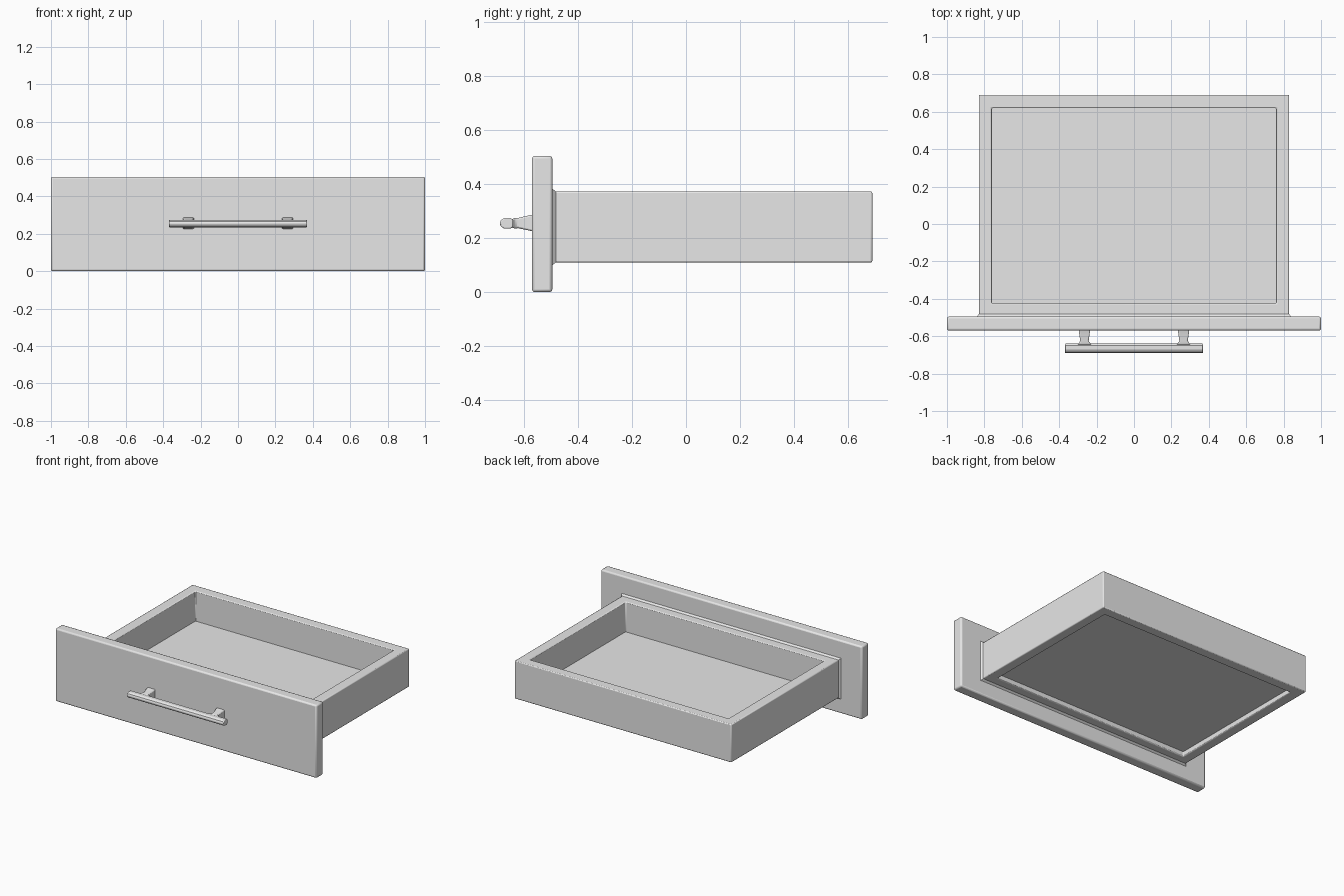
import bpy, bmesh
from math import radians

if "Cube" in bpy.data.objects:
    bpy.data.objects.remove(bpy.data.objects["Cube"], do_unlink=True)

grey = bpy.data.materials.new("plain grey")
grey.use_nodes = True
colour = (0.8, 0.8, 0.8, 1)
grey.diffuse_color = colour
grey.node_tree.nodes["Principled BSDF"].inputs["Base Color"].default_value = colour


def loft(name, rings, bevel=0.0, closed=False, segments=2):
    """Skin equal-length rings of points; cap the ends, or join last to first."""
    bm = bmesh.new()
    loops = [[bm.verts.new(p) for p in ring] for ring in rings]
    pairs = list(zip(loops, loops[1:]))
    if closed:
        pairs.append((loops[-1], loops[0]))
    else:
        bm.faces.new(loops[0])
        bm.faces.new(loops[-1])
    n = len(loops[0])
    for a, b in pairs:
        for i in range(n):
            j = (i + 1) % n
            bm.faces.new((a[i], a[j], b[j], b[i]))
    bmesh.ops.recalc_face_normals(bm, faces=bm.faces)
    mesh = bpy.data.meshes.new(name)
    bm.to_mesh(mesh)
    bm.free()
    obj = bpy.data.objects.new(name, mesh)
    bpy.context.collection.objects.link(obj)
    mesh.materials.append(grey)
    if bevel:
        mod = obj.modifiers.new("soft edges", "BEVEL")
        mod.width = bevel
        mod.segments = segments
        mod.limit_method = "ANGLE"
        mod.angle_limit = radians(40)
    bpy.ops.object.select_all(action="DESELECT")
    obj.select_set(True)
    bpy.context.view_layer.objects.active = obj
    bpy.ops.object.shade_smooth_by_angle(angle=radians(30))
    return obj


def flat_ring(x, y0, y1, z):
    return [(-x, y0, z), (x, y0, z), (x, y1, z), (-x, y1, z)]


def upright_ring(x, y, z0, z1, cx=0.0):
    return [(cx - x, y, z0), (cx + x, y, z0), (cx + x, y, z1), (cx - x, y, z1)]


# Front panel
PANEL_BACK, PANEL_FRONT = -0.495, -0.57
loft("front_panel", [upright_ring(1, y, 0, 0.505) for y in (PANEL_FRONT, PANEL_BACK)], 0.01)

# Box walls: a closed rectangular frame
BOTTOM, TOP = 0.11, 0.373
outer, inner = (0.83, PANEL_BACK, 0.69), (0.76, -0.425, 0.62)
loft("box_walls", [flat_ring(*inner, BOTTOM), flat_ring(*outer, BOTTOM),
                   flat_ring(*outer, TOP), flat_ring(*inner, TOP)], 0.006, closed=True)

# Box floor, set up from the lower rim
loft("box_floor", [flat_ring(0.77, -0.435, 0.63, z) for z in (0.145, 0.165)])

# Flared collar where the box meets the panel
loft("box_collar", [upright_ring(0.843, PANEL_BACK - 0.002, BOTTOM - 0.012, TOP + 0.012),
                    upright_ring(0.829, PANEL_BACK + 0.014, BOTTOM + 0.001, TOP - 0.001)])

# Handle bar: rounded front, flat back
section = [(-0.64, 0.242), (-0.65, 0.235), (-0.672, 0.235), (-0.685, 0.243),
           (-0.69, 0.255), (-0.685, 0.267), (-0.672, 0.275), (-0.65, 0.275), (-0.64, 0.268)]
loft("handle_bar", [[(x, y, z) for y, z in section] for x in (-0.37, 0.37)], 0.004)

# Handle posts, tapering from the panel and flaring into the bar
for side, label in ((1, "left"), (-1, "right")):
    steps = [(0.031, -0.565, 0.225, 0.288), (0.023, -0.622, 0.237, 0.275),
             (0.025, -0.632, 0.236, 0.275), (0.042, -0.645, 0.238, 0.272)]
    loft(f"{label}_handle_post",
         [upright_ring(x, y, z0, z1, side * 0.265) for x, y, z0, z1 in steps], 0.006)
